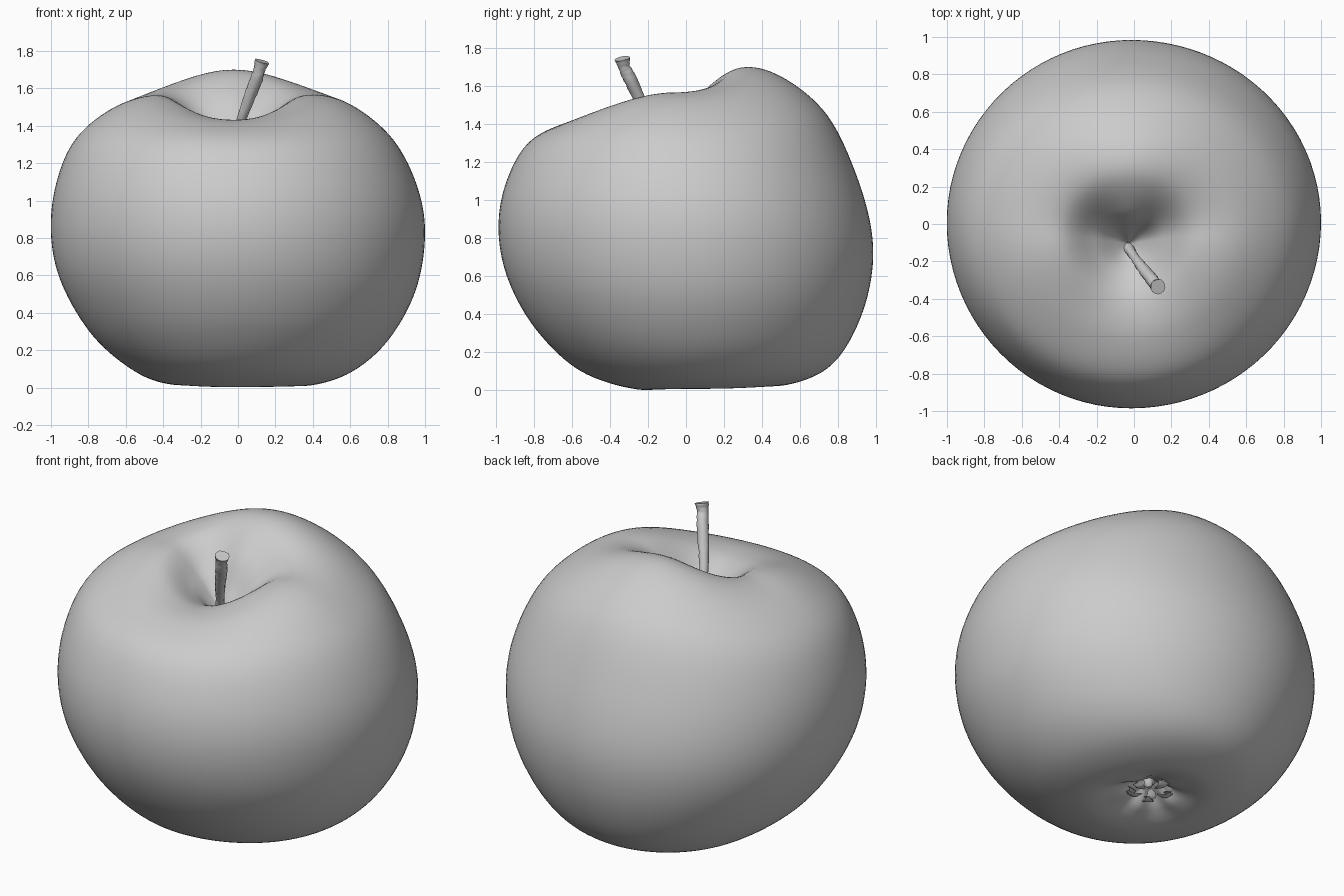
import bpy, math, random
from mathutils import Vector

if "Cube" in bpy.data.objects:
    bpy.data.objects.remove(bpy.data.objects["Cube"])

random.seed(4)


def loft(name, rings):
    """Skin equal-length rings of points, capping both ends."""
    n = len(rings[0])
    verts = [tuple(p) for ring in rings for p in ring]
    faces = [(i * n + j, i * n + (j + 1) % n, (i + 1) * n + (j + 1) % n, (i + 1) * n + j)
             for i in range(len(rings) - 1) for j in range(n)]
    faces += [tuple(reversed(range(n))), tuple(range(len(verts) - n, len(verts)))]
    mesh = bpy.data.meshes.new(name)
    mesh.from_pydata(verts, [], faces)
    ob = bpy.data.objects.new(name, mesh)
    bpy.context.collection.objects.link(ob)
    bpy.ops.object.select_all(action='DESELECT')
    bpy.context.view_layer.objects.active = ob
    ob.select_set(True)
    bpy.ops.object.mode_set(mode='EDIT')
    bpy.ops.mesh.select_all(action='SELECT')
    bpy.ops.mesh.normals_make_consistent(inside=False)
    bpy.ops.object.mode_set(mode='OBJECT')
    bpy.ops.object.shade_smooth_by_angle(angle=math.radians(50))
    return ob


def spline(pts, t):
    """Catmull-Rom point at t, with one unit per segment."""
    i = min(int(t), len(pts) - 2)
    u = t - i
    a, b, c, d = (Vector(pts[min(max(k, 0), len(pts) - 1)]) for k in range(i - 1, i + 3))
    return 0.5 * (2 * b + (c - a) * u + (2 * a - 5 * b + 4 * c - d) * u * u
                  + (3 * b - a - 3 * c + d) * u ** 3)


def tube(name, path, radii, sides, steps, up=(0, 0, 1), flat=1.0, rough=0.0):
    """Round or flattened tube along a smooth path."""
    rings = []
    last = len(path) - 1
    for s in range(steps + 1):
        t = s / steps * last
        p = spline(path, t)
        d = spline(path, min(t + .05, last)) - spline(path, max(t - .05, 0))
        side = d.cross(Vector(up)).normalized()
        nrm = side.cross(d).normalized()
        r = spline([(q, 0) for q in radii], t)[0]
        ring = []
        for j in range(sides):
            a = math.tau * j / sides
            k = r * (1 + random.uniform(-rough, rough))
            ring.append(p + side * math.cos(a) * k + nrm * math.sin(a) * k * flat)
        rings.append(ring)
    return loft(name, rings)


# Apple flesh: four meridians from stem cavity to calyx, blended round the axis
front = [(-.11, 1.26), (-.18, 1.31), (-.27, 1.38), (-.42, 1.43), (-.62, 1.41),
         (-.83, 1.30), (-.95, 1.08), (-.985, .83), (-.93, .57), (-.78, .31),
         (-.55, .10), (-.25, .005), (-.05, .035), (.06, .10), (.13, .14)]
right = [(-.03, 1.26), (.05, 1.33), (.16, 1.44), (.34, 1.56), (.57, 1.53),
         (.81, 1.35), (.95, 1.10), (1.0, .83), (.95, .52), (.80, .25),
         (.60, .08), (.37, .01), (.20, .04), (.08, .10), (0, .14)]
back = [(-.11, 1.26), (-.03, 1.38), (.08, 1.56), (.28, 1.695), (.50, 1.65),
        (.74, 1.45), (.90, 1.12), (.98, .80), (.96, .52), (.86, .26),
        (.72, .10), (.50, .025), (.32, .05), (.20, .10), (.13, .14)]
left = [(-.03, 1.26), (-.11, 1.33), (-.22, 1.43), (-.40, 1.56), (-.64, 1.51),
        (-.86, 1.34), (-.97, 1.10), (-1.0, .82), (-.94, .55), (-.77, .27),
        (-.54, .08), (-.34, .015), (-.18, .04), (-.08, .10), (0, .14)]
LAST = len(front) - 1
SIDES, STEPS = 96, 112
rings = []
for s in range(STEPS + 1):
    t = .04 + (LAST - .08) * s / STEPS
    u = t / LAST
    cx, cy = -.03 * (1 - u), -.11 + .24 * u
    quad = []
    for prof, c in ((right, cx), (back, cy), (left, cx), (front, cy)):
        p = spline(prof, t)
        quad.append((abs(p[0] - c), p[1]))
    ring = []
    for j in range(SIDES):
        a = math.tau * j / SIDES
        q = int(4 * j / SIDES)
        w = math.sin(a - q * math.pi / 2) ** 2
        (r0, z0), (r1, z1) = quad[q], quad[(q + 1) % 4]
        r, z = r0 + (r1 - r0) * w, z0 + (z1 - z0) * w
        # soft folds around the calyx
        z += .012 * math.cos(5 * a + .6) * math.exp(-((t - 12.5) / .7) ** 2)
        ring.append((cx + r * math.cos(a), cy + r * math.sin(a), z))
    rings.append(ring)
loft("apple_body", rings)

# Stem: leaning, knobbly, flared at the tip
tube("stem", [(-.035, -.12, 1.23), (-.005, -.165, 1.36), (.045, -.235, 1.51),
              (.095, -.295, 1.64), (.115, -.325, 1.70), (.128, -.335, 1.745)],
     [.034, .024, .029, .034, .031, .040], 14, 30, up=(1, 0, 0), rough=.07)

# Calyx: dried sepals curling out of the base hollow, round a small core
for i in range(5):
    a = math.tau * i / 5 + .3
    k = random.uniform(.85, 1.15)
    path = [(r * k * math.cos(a), .13 + r * k * math.sin(a), z)
            for r, z in ((.05, .14), (.10, .105), (.13, .07), (.10, .045), (.05, .05))]
    tube(f"sepal_{i + 1}", path, [.03, .045, .04, .025, .006], 8, 12,
         up=(-math.sin(a) * .01, math.cos(a) * .01, 1), flat=.18, rough=.15)
tube("calyx_core", [(0, .13, .15), (.005, .13, .11), (0, .135, .08)],
     [.05, .035, .012], 10, 6, up=(1, 0, 0), rough=.2)
